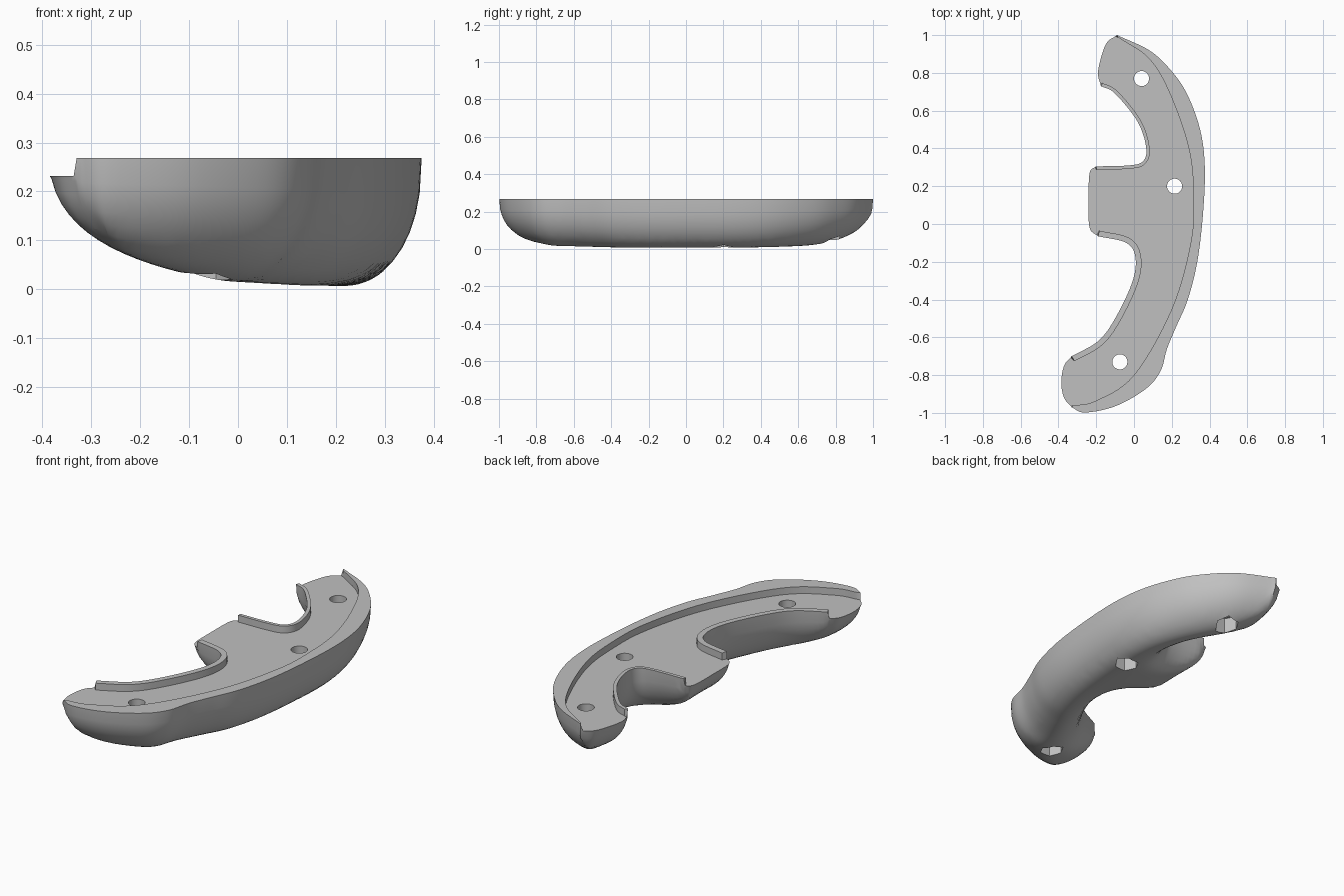
import bpy, bmesh, math
from mathutils import Vector
from mathutils.geometry import delaunay_2d_cdt

TOP, FLOOR, POCKET = 0.268, 0.232, 0.12

if "Cube" in bpy.data.objects:
    bpy.data.objects.remove(bpy.data.objects["Cube"], do_unlink=True)


def spline(points, steps=7):
    """Catmull-Rom curve through the points."""
    p = [Vector(q) for q in points]
    p = [2 * p[0] - p[1]] + p + [2 * p[-1] - p[-2]]
    out = []
    for a, b, c, d in zip(p, p[1:], p[2:], p[3:]):
        for i in range(steps):
            t = i / steps
            out.append((2 * b + (c - a) * t + (2 * a - 5 * b + 4 * c - d) * t * t
                        + (3 * b - a - 3 * c + d) * t ** 3) / 2)
    return out + [p[-2]]


def inward(curve):
    """Unit normals on the left of the travel direction."""
    last = len(curve) - 1
    normals = []
    for i in range(len(curve)):
        d = curve[min(i + 1, last)] - curve[max(i - 1, 0)]
        normals.append(Vector((-d.y, d.x)).normalized())
    return normals


def offset(curve, amount):
    return [p.xy + n * amount for p, n in zip(curve, inward(curve))]


# Outline sections, counter-clockwise: x, y, rounding radius of the underside
back_tip = spline([(-.09, 1, .4), (-.15, .95, .45), (-.19, .81, .48), (-.175, .73, .35)])
back_bay = spline([(-.175, .73, .27), (-.1, .69, .22), (.02, .54, .19), (.065, .4, .18),
                   (.045, .33, .19), (-.03, .31, .24), (-.2, .305, .34)])
middle_tip = spline([(-.2, .305, .46), (-.235, .27, .54), (-.24, .12, .58),
                     (-.235, -.02, .54), (-.19, -.065, .46)])
front_bay = spline([(-.19, -.065, .34), (-.04, -.1, .24), (.008, -.18, .19), (-.01, -.31, .18),
                    (-.1, -.5, .2), (-.19, -.62, .23), (-.33, -.7, .32)])
front_tip = spline([(-.33, -.7, .46), (-.37, -.75, .56), (-.385, -.84, .6),
                    (-.37, -.92, .56), (-.33, -.97, .48)])
outer_side = spline([(-.33, -.97, .45), (-.26, -.998, .39), (-.1, -.965, .33), (.06, -.875, .28),
                     (.14, -.78, .26), (.175, -.66, .24), (.225, -.54, .22), (.285, -.4, .2),
                     (.335, -.2, .19), (.365, .05, .19), (.375, .3, .19), (.35, .5, .21),
                     (.28, .69, .25), (.19, .82, .29), (.08, .92, .34), (-.09, 1, .4)])
sections = [back_tip, back_bay, middle_tip, front_bay, front_tip, outer_side]
outline = [p for s in sections for p in s[:-1]]
normals = [n for s in sections for n in inward(s)[:-1]]

# Inner edges of the raised rims
back_line = offset(back_bay, .018)
front_line = offset(front_bay, .03)
outer_line = spline([(-.325, -.962), (-.2, -.935), (0, -.8), (.2, -.45), (.3, -.1), (.315, .15),
                     (.29, .4), (.19, .69), (.08, .875), (-.085, .988)])

# Screw holes
HOLES = [Vector((.04, .77)), Vector((.215, .2)), Vector((-.075, -.73))]


def ring(centre, radius, sides, split=1):
    """Regular polygon with each side split into equal parts."""
    corners = [centre + radius * Vector((math.cos(math.tau * i / sides),
                                         math.sin(math.tau * i / sides)))
               for i in range(sides)]
    return [a.lerp(b, k / split) for a, b in zip(corners, corners[1:] + corners[:1])
            for k in range(split)]


screw_rings = [ring(c, .04, 30) for c in HOLES]
nut_rings = [ring(c, .06, 6, 5) for c in HOLES]


def edge_distance(q):
    """Signed distance to the outline, positive inside."""
    i = min(range(len(outline)), key=lambda k: (outline[k].xy - q).length_squared)
    away = q - outline[i].xy
    return math.copysign(away.length, away.dot(normals[i]))


def underside(q):
    """Height of the rounded underside, whose edge is lower at the open tips."""
    total = 0
    for s in (back_bay, front_bay, outer_side, back_tip, middle_tip, front_tip):
        t = min((p.xy - q).length / p.z for p in s)
        if t < 1e-4:
            return FLOOR if s in (back_tip, middle_tip, front_tip) else TOP
        total += t ** -6
    t = min(1, total ** (-1 / 6))
    return TOP * (1 - (1 - (1 - t) ** 2.3) ** (1 / 2.3))


def within(q, loop):
    """True inside a convex counter-clockwise loop."""
    return all((b - a).cross(q - a) > 0 for a, b in zip(loop, loop[1:] + loop[:1]))


bm = bmesh.new()


def polygon(points):
    bm.faces.new([bm.verts.new(p) for p in points])


def lift(q, z):
    return Vector((q.x, q.y, z))


def sheet(boundary, holes, inner, height):
    """Triangulated surface inside the boundary, left open at the holes."""
    points, edges = [], []
    for loop in [boundary] + holes:
        start, n = len(points), len(loop)
        edges += [(start + i, start + (i + 1) % n) for i in range(n)]
        points += [q.xy for q in loop]
    flat = delaunay_2d_cdt(points + inner, edges, [], 1, 1e-6)
    verts = [bm.verts.new(lift(q, height(q))) for q in flat[0]]
    for f in flat[2]:
        middle = sum((flat[0][i] for i in f), Vector((0, 0))) / len(f)
        if not any(within(middle, loop) for loop in holes):
            bm.faces.new([verts[i] for i in f])


# Underside: edge rings near the outline, a regular grid further in
inner = []
for d in (.004, .012, .024, .04, .06):
    ring_points = [p.xy + n * d for p, n in zip(outline, normals)]
    inner += [q for q in ring_points if edge_distance(q) > d * .95]
step = .022
for i in range(-18, 19):
    for j in range(-46, 47):
        q = Vector(((i + j % 2 / 2) * step, j * step))
        if edge_distance(q) > .072:
            inner.append(q)
inner = [q for q in inner if all((q - c).length > .065 for c in HOLES)]
sheet(outline, nut_rings, inner, underside)

# Recessed floor, open at the three tips
floor_edge = (back_tip[1:-1] + back_line + middle_tip[1:-1] + front_line
              + front_tip[1:-1] + outer_line)
sheet(floor_edge, screw_rings, [], lambda q: FLOOR)

# Raised rims with their inner walls and end caps
for edge, line, before, after in ((back_bay, back_line, back_tip, middle_tip),
                                  (front_bay, front_line, middle_tip, front_tip),
                                  (outer_side, outer_line, front_tip, back_tip)):
    polygon([lift(q, TOP) for q in edge + line[::-1]])
    for a, b in zip(line, line[1:]):
        polygon([lift(a, TOP), lift(b, TOP), lift(b, FLOOR), lift(a, FLOOR)])
    for k, tip_point in ((0, before[-2]), (-1, after[1])):
        polygon([lift(edge[k], TOP), lift(line[k], TOP),
                 lift(line[k], FLOOR), lift(tip_point, FLOOR)])

# Screw hole walls, pocket ceilings and hexagonal pocket walls
for screw, nut in zip(screw_rings, nut_rings):
    levels = [[lift(q, FLOOR) for q in screw], [lift(q, POCKET) for q in screw],
              [lift(q, POCKET) for q in nut], [lift(q, underside(q)) for q in nut]]
    for upper, lower in zip(levels, levels[1:]):
        for i in range(len(screw)):
            polygon([upper[i - 1], upper[i], lower[i], lower[i - 1]])

# Weld the surfaces into one body
bmesh.ops.remove_doubles(bm, verts=bm.verts, dist=1e-5)
bmesh.ops.recalc_face_normals(bm, faces=bm.faces)
mesh = bpy.data.meshes.new("grip_body")
bm.to_mesh(mesh)
bm.free()
body = bpy.data.objects.new("grip_body", mesh)
bpy.context.scene.collection.objects.link(body)

# Plain grey finish
grey = bpy.data.materials.new("plain_grey")
grey.use_nodes = True
colour = (.53, .53, .53, 1)
grey.diffuse_color = colour
grey.node_tree.nodes["Principled BSDF"].inputs["Base Color"].default_value = colour
mesh.materials.append(grey)

bpy.ops.object.select_all(action='DESELECT')
body.select_set(True)
bpy.context.view_layer.objects.active = body
bpy.ops.object.shade_smooth_by_angle(angle=math.radians(40))
